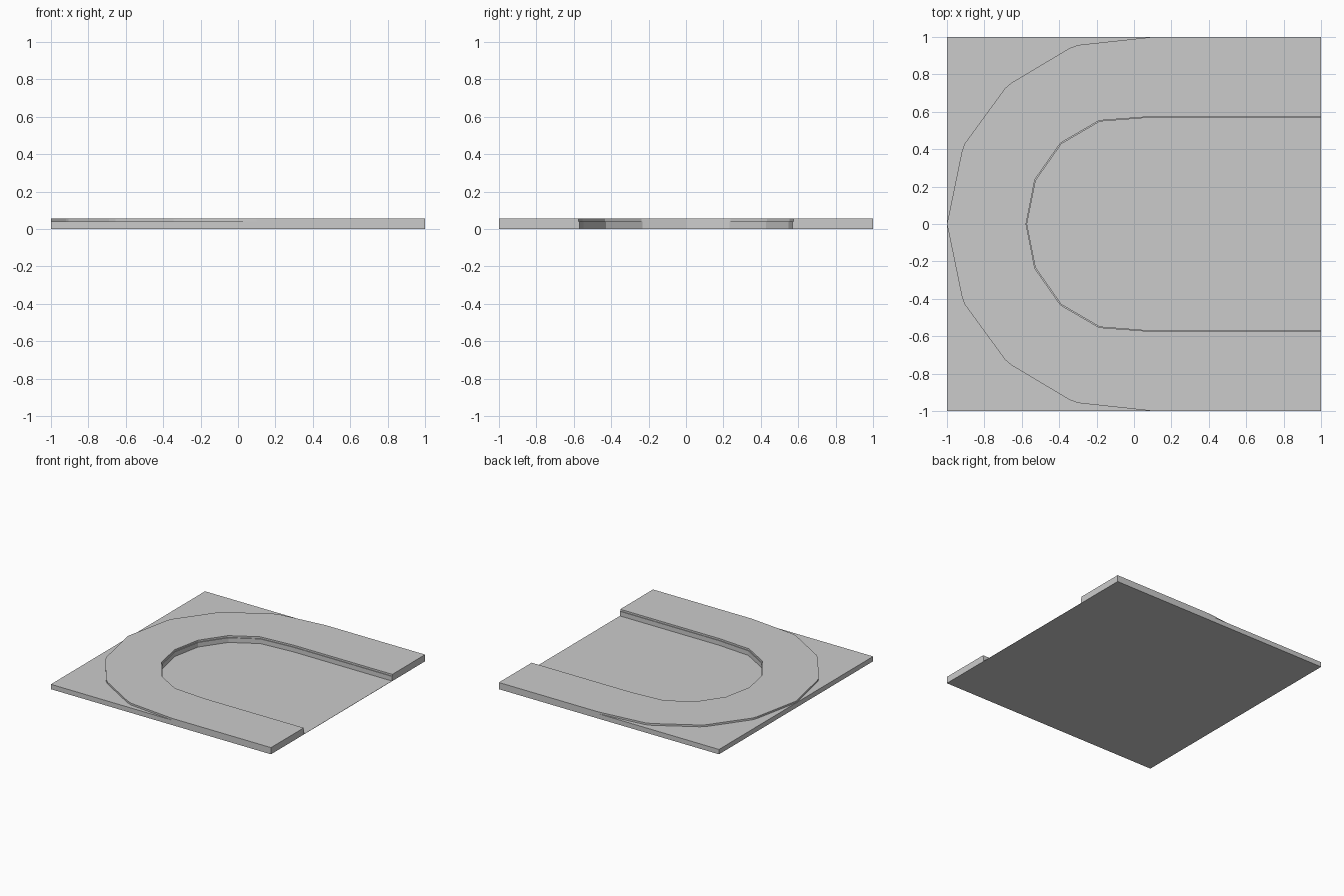
import bpy
import bmesh

cube = bpy.data.objects.get("Cube")
if cube:
    bpy.data.objects.remove(cube, do_unlink=True)

BASE, GROUND, ROAD = 0.002, 0.04, 0.055

grey = bpy.data.materials.new("light grey")
grey.use_nodes = True
colour = (0.6, 0.6, 0.6, 1)
grey.diffuse_color = colour
grey.node_tree.nodes["Principled BSDF"].inputs["Base Color"].default_value = colour


def prism(name, outline, bottom, top):
    """Extrude a flat outline between two heights."""
    bm = bmesh.new()
    face = bm.faces.new([bm.verts.new((x, y, bottom)) for x, y in outline])
    result = bmesh.ops.extrude_face_region(bm, geom=[face], use_keep_orig=True)
    raised = [g for g in result["geom"] if isinstance(g, bmesh.types.BMVert)]
    bmesh.ops.translate(bm, verts=raised, vec=(0, 0, top - bottom))
    bmesh.ops.recalc_face_normals(bm, faces=bm.faces)
    caps = [f for f in bm.faces if len(f.verts) > 4]
    bmesh.ops.triangulate(bm, faces=caps)
    mesh = bpy.data.meshes.new(name)
    bm.to_mesh(mesh)
    bm.free()
    mesh.materials.append(grey)
    obj = bpy.data.objects.new(name, mesh)
    bpy.context.collection.objects.link(obj)
    return obj


def flip(points):
    return [(x, -y) for x, y in points]


def whole(half):
    """Mirror a half curve that starts on the centre line."""
    return flip(half[:0:-1]) + half


# Half curves of the bend, from the centre line to the straight
outer = [(-1, 0), (-0.92, 0.39), (-0.905, 0.43), (-0.69, 0.725), (-0.655, 0.755),
         (-0.345, 0.94), (-0.3, 0.957), (0.1, 1)]
inner = [(-0.572, 0), (-0.525, 0.233), (-0.388, 0.428), (-0.182, 0.548), (0.1, 0.57)]


def u_outline(inset):
    edge = [(x - inset, y + inset) if y else (x - inset, y) for x, y in inner]
    edge[-1] = (inner[-1][0], inner[-1][1] + inset)
    return whole(outer + [(1, 1)]) + whole(edge + [(1, edge[-1][1])])[::-1]


# Thin floor under everything
prism("floor", [(-1, -1), (1, -1), (1, 1), (-1, 1)], 0, BASE)

# U-shaped road: lower bed and slightly set-back surface
prism("road_bed", u_outline(0), BASE, GROUND)
prism("road_surface", u_outline(0.005), GROUND, ROAD)

# Lower ground filling the corners outside the bend
corner = outer + [(-1, 1)]
prism("corner_ground_back", corner, BASE, GROUND)
prism("corner_ground_front", flip(corner), BASE, GROUND)
